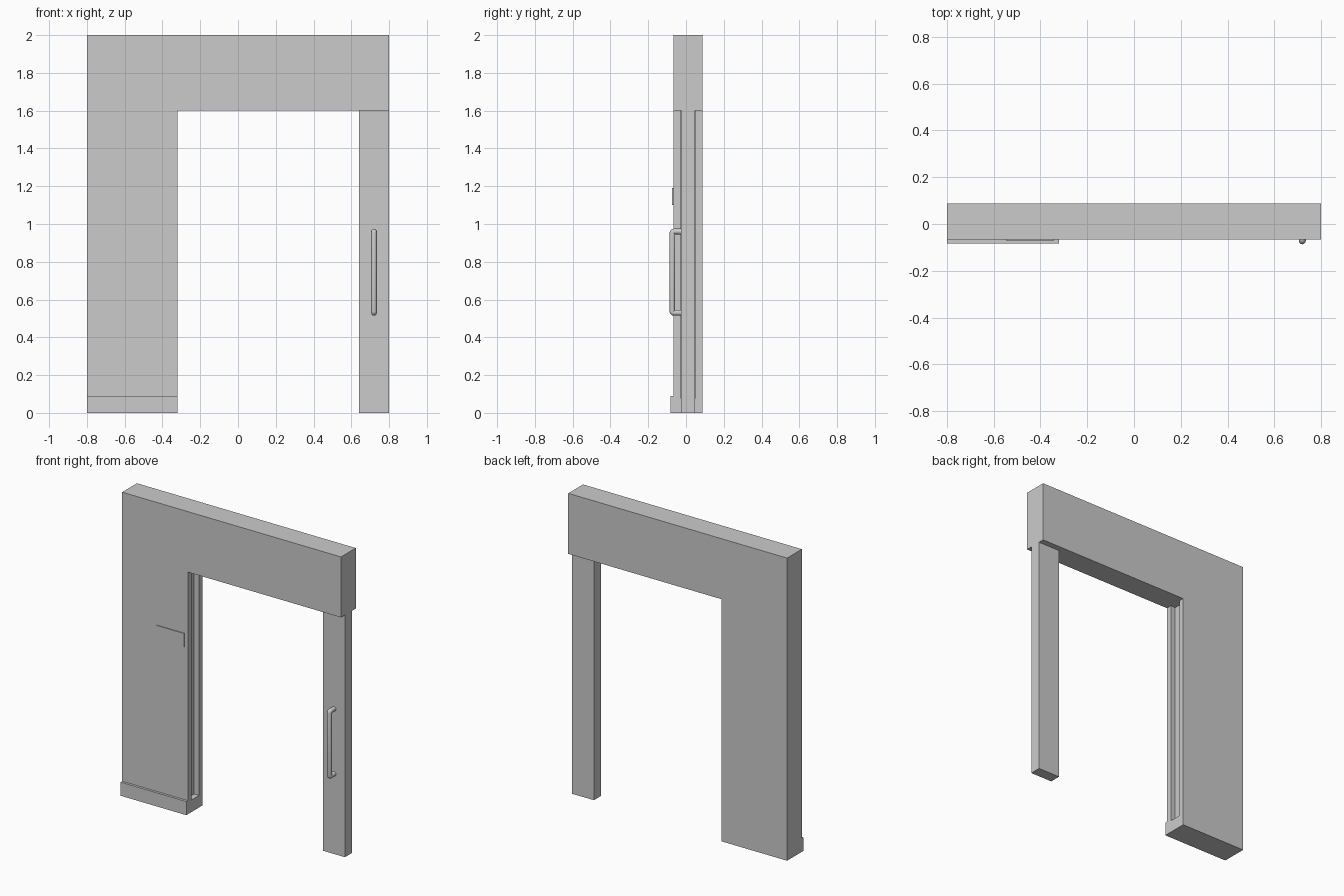
import bpy, bmesh
from math import sin, cos, pi

if "Cube" in bpy.data.objects:
    bpy.data.objects.remove(bpy.data.objects["Cube"])

FRONT, BACK = -0.067, 0.087      # wall faces
INNER = -0.32                    # edge of the opening
LINTEL = 1.6                     # height of the opening


def add(name, bm):
    bmesh.ops.recalc_face_normals(bm, faces=bm.faces[:])
    mesh = bpy.data.meshes.new(name)
    bm.to_mesh(mesh)
    bm.free()
    ob = bpy.data.objects.new(name, mesh)
    bpy.context.collection.objects.link(ob)
    return ob


def prism(name, outline, y0, y1):
    """Extrude an x/z outline from y0 to y1."""
    bm = bmesh.new()
    face = bm.faces.new([bm.verts.new((x, y0, z)) for x, z in outline])
    new = bmesh.ops.extrude_face_region(bm, geom=[face])["geom"]
    bmesh.ops.translate(bm, vec=(0, y1 - y0, 0),
                        verts=[v for v in new if isinstance(v, bmesh.types.BMVert)])
    return add(name, bm)


def box(name, x0, x1, y0, y1, z0, z1):
    return prism(name, [(x0, z0), (x1, z0), (x1, z1), (x0, z1)], y0, y1)


# Wall and header in one L-shaped piece
wall = prism("wall_and_header",
             [(-0.8, 0), (INNER, 0), (INNER, LINTEL), (0.8, LINTEL), (0.8, 2), (-0.8, 2)],
             FRONT, BACK)

# Shallow door groove in the edge of the wall
cutter = box("groove_cutter", INNER - 0.035, INNER + 0.02, -0.03, 0.05, 0.08, LINTEL)
cutter.hide_render = True
mod = wall.modifiers.new("groove", "BOOLEAN")
mod.operation = "DIFFERENCE"
mod.solver = "EXACT"
mod.object = cutter
bpy.context.view_layer.objects.active = wall
bpy.ops.object.modifier_apply(modifier=mod.name)
bpy.data.objects.remove(cutter)

# Baseboard, sign plate and door leaf edge
box("baseboard", -0.8, INNER, -0.083, FRONT, 0, 0.09)
box("sign_plate", -0.545, -0.345, -0.073, FRONT, 1.1, 1.19)
box("door_panel", 0.64, 0.8, -0.026, 0.048, 0, LINTEL)

# Pull handle: round bar along a U-shaped path with rounded corners
R, BEND, YC = 0.015, 0.008, -0.072
LOW, HIGH = 0.515 + R, 0.975 - R
path = [(-0.02, LOW)]
for i in range(5):
    a = i / 4 * pi / 2
    path.append((YC + BEND - BEND * sin(a), LOW + BEND - BEND * cos(a)))
path += [(y, LOW + HIGH - z) for y, z in reversed(path)]
curve = bpy.data.curves.new("pull_handle", "CURVE")
curve.dimensions = "3D"
curve.bevel_depth = R
curve.bevel_resolution = 4
curve.use_fill_caps = True
spline = curve.splines.new("POLY")
spline.points.add(len(path) - 1)
for p, (y, z) in zip(spline.points, path):
    p.co = (0.72, y, z, 1)
handle = bpy.data.objects.new("pull_handle", curve)
bpy.context.collection.objects.link(handle)
